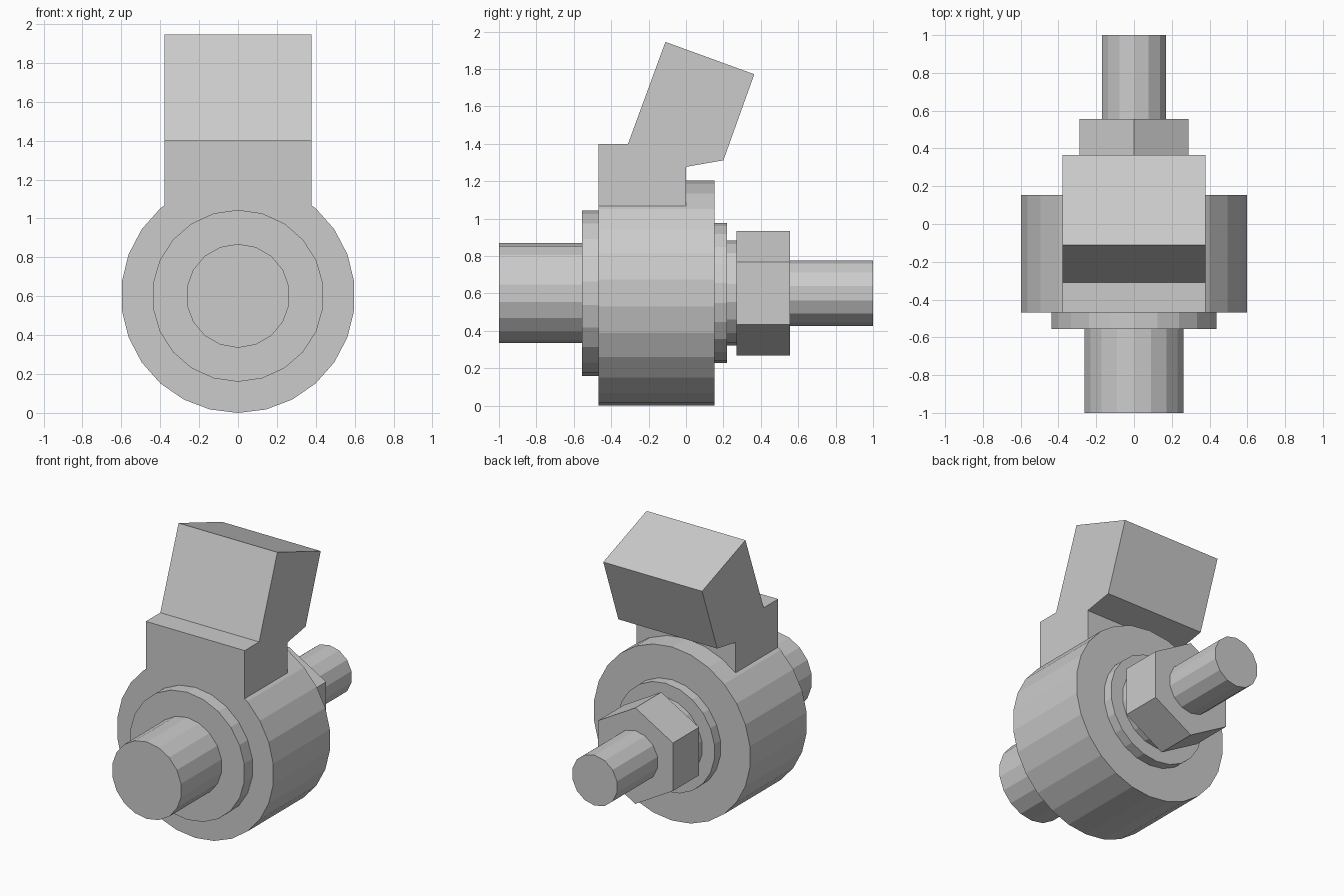
import bpy, bmesh
from math import pi, sin, cos

if "Cube" in bpy.data.objects:
    bpy.data.objects.remove(bpy.data.objects["Cube"])

AXIS_Z = 0.602


def prism(name, outline, direction):
    """Extrude a flat outline of 3D points along a direction."""
    bm = bmesh.new()
    face = bm.faces.new([bm.verts.new(p) for p in outline])
    ext = bmesh.ops.extrude_face_region(bm, geom=[face])
    moved = [g for g in ext["geom"] if isinstance(g, bmesh.types.BMVert)]
    bmesh.ops.translate(bm, verts=moved, vec=direction)
    bmesh.ops.recalc_face_normals(bm, faces=bm.faces)
    mesh = bpy.data.meshes.new(name)
    bm.to_mesh(mesh)
    bm.free()
    obj = bpy.data.objects.new(name, mesh)
    bpy.context.collection.objects.link(obj)
    return obj


def round_part(name, sides, radius, y0, y1):
    """Faceted cylinder along y with a corner pointing straight up."""
    ring = [(radius * sin(2 * pi * i / sides), y0,
             AXIS_Z + radius * cos(2 * pi * i / sides)) for i in range(sides)]
    return prism(name, ring, (0, y1 - y0, 0))


# Parts stacked along the axis, each slightly sunk into its larger neighbour
round_part("front_shaft", 18, 0.267, -1.0, -0.53)
round_part("front_collar", 22, 0.442, -0.557, -0.45)
body = round_part("body_drum", 26, 0.602, -0.468, 0.153)
round_part("rear_collar", 22, 0.375, 0.13, 0.22)
round_part("washer", 18, 0.28, 0.20, 0.28)
round_part("hex_nut", 6, 0.333, 0.27, 0.555)
round_part("rear_bolt", 14, 0.175, 0.53, 1.0)

# Bent lug on top: side profile in y, z
profile = [(-0.468, 0.9), (-0.468, 1.4), (-0.31, 1.4), (-0.11, 1.945),
           (0.365, 1.772), (0.2, 1.312), (0.0, 1.277), (0.0, 0.9)]
lug = prism("lug_cutter", [(-0.379, y, z) for y, z in profile], (0.758, 0, 0))

# Fuse lug and drum so their flush front faces become one
union = body.modifiers.new("fuse_lug", 'BOOLEAN')
union.operation = 'UNION'
union.solver = 'EXACT'
union.object = lug
bpy.context.view_layer.objects.active = body
bpy.ops.object.modifier_apply(modifier=union.name)
bpy.data.objects.remove(lug)
body.name = "body_drum_with_lug"
